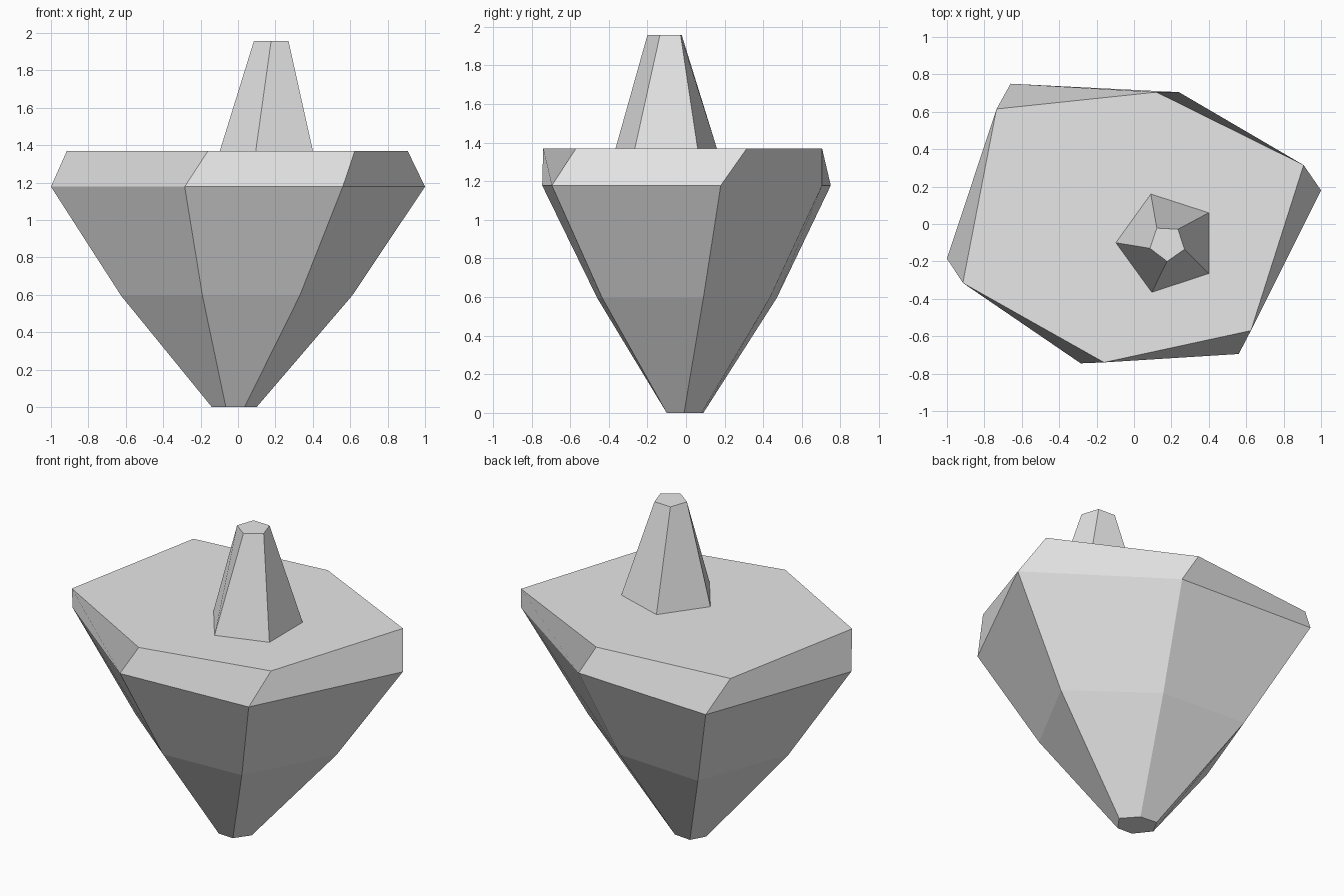
import bpy
import bmesh

cube = bpy.data.objects.get("Cube")
if cube:
    bpy.data.objects.remove(cube, do_unlink=True)

grey = bpy.data.materials.new("plain grey")
grey.use_nodes = True
colour = (0.8, 0.8, 0.8, 1.0)
grey.diffuse_color = colour
grey.node_tree.nodes["Principled BSDF"].inputs["Base Color"].default_value = colour


def loft(name, rings):
    """Skin a stack of (height, outline) rings and cap both ends."""
    bm = bmesh.new()
    loops = [[bm.verts.new((x, y, z)) for x, y in outline] for z, outline in rings]
    for low, high in zip(loops, loops[1:]):
        for i in range(len(low)):
            j = (i + 1) % len(low)
            bm.faces.new((low[j], high[j], high[i], low[i]))
    bm.faces.new(loops[0][::-1])
    bm.faces.new(loops[-1])
    mesh = bpy.data.meshes.new(name)
    bm.to_mesh(mesh)
    bm.free()
    mesh.materials.append(grey)
    obj = bpy.data.objects.new(name, mesh)
    bpy.context.collection.objects.link(obj)
    return obj


# Six-sided body: narrow tip, flared sides and a bevelled rim
tip = [(.10, -.01), (.02, .08), (-.09, .09), (-.14, 0), (-.065, -.095), (.035, -.1)]
waist = [(.61, .09), (.15, .434), (-.41, .47), (-.625, -.11), (-.19, -.46), (.33, -.434)]
girdle = [(1, .18), (.24, .705), (-.66, .75), (-1, -.185), (-.285, -.745), (.56, -.695)]
rim = [(.907, .315), (.12, .705), (-.735, .615), (-.915, -.315), (-.16, -.74), (.625, -.57)]
loft("body", [(0, tip), (.595, waist), (1.178, girdle), (1.37, rim)])

# Five-sided tapering handle on the flat top
handle_base = [(.4, .06), (.09, .16), (-.097, -.1), (.095, -.365), (.4, -.265)]
handle_top = [(.235, -.028), (.122, -.022), (.085, -.13), (.177, -.2), (.27, -.135)]
loft("handle", [(1.37, handle_base), (1.957, handle_top)])
